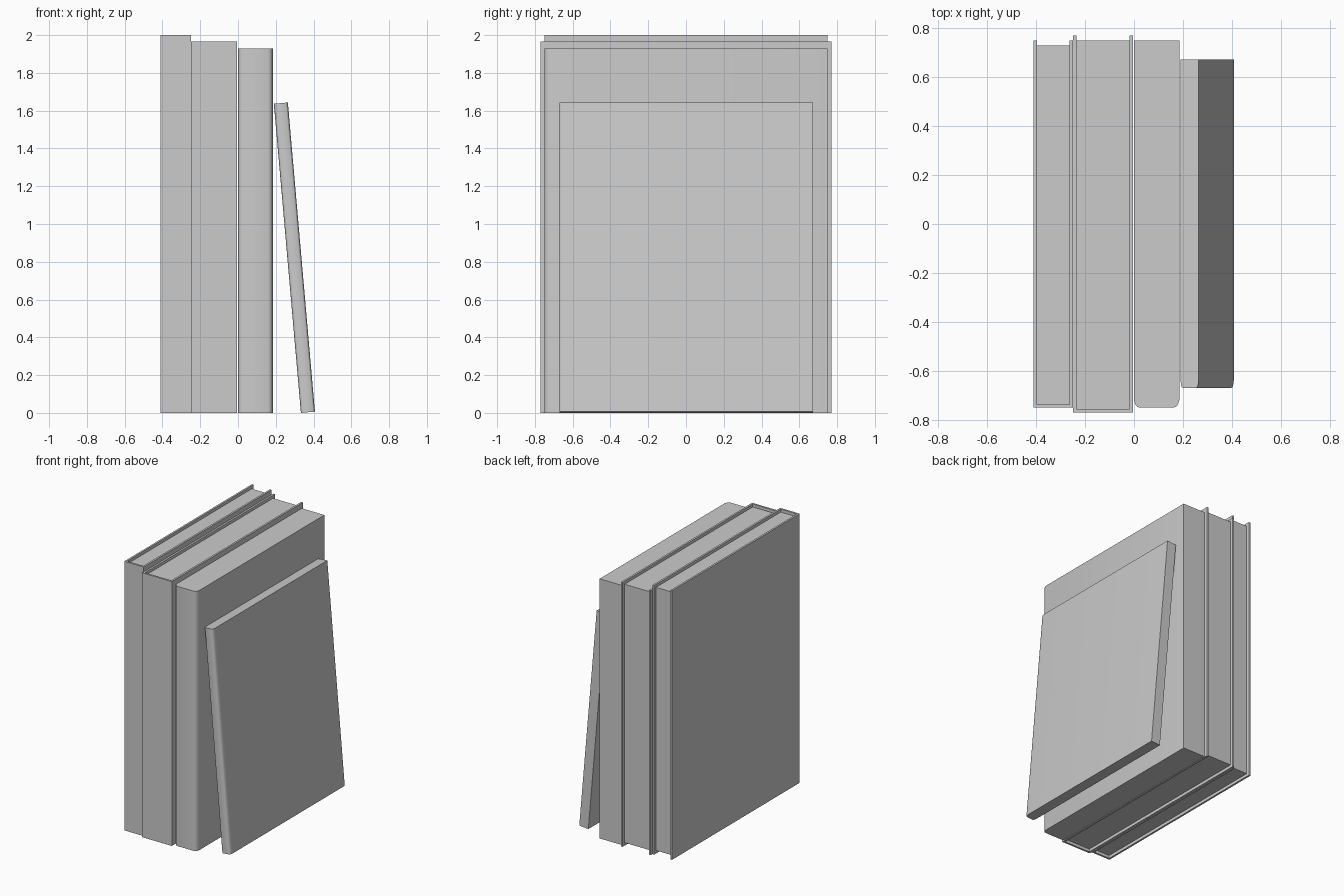
import bpy, bmesh
from math import radians
from mathutils import Matrix, Vector

if "Cube" in bpy.data.objects:
    bpy.data.objects.remove(bpy.data.objects["Cube"])

grey = bpy.data.materials.new("plain grey")
grey.use_nodes = True
COLOUR = (0.6, 0.6, 0.6, 1)
grey.diffuse_color = COLOUR
grey.node_tree.nodes["Principled BSDF"].inputs["Base Color"].default_value = COLOUR


def prism(name, outline, z0, z1):
    """Extrude a closed plan outline from z0 up to z1."""
    bm = bmesh.new()
    base = bm.faces.new([bm.verts.new((x, y, z0)) for x, y in outline])
    top = bmesh.ops.extrude_face_region(bm, geom=[base])["geom"]
    verts = [v for v in top if isinstance(v, bmesh.types.BMVert)]
    bmesh.ops.translate(bm, vec=(0, 0, z1 - z0), verts=verts)
    bmesh.ops.recalc_face_normals(bm, faces=bm.faces)
    mesh = bpy.data.meshes.new(name)
    bm.to_mesh(mesh)
    bm.free()
    mesh.materials.append(grey)
    obj = bpy.data.objects.new(name, mesh)
    bpy.context.collection.objects.link(obj)
    return obj


def hardback(name, x0, x1, y0, y1, height, board=0.014, inset=0.022):
    """Cover wrapped round the spine, with a recessed page block."""
    a, b, s = x0 + board, x1 - board, y0 + board
    prism(name + "_cover", [(x0, y0), (x1, y0), (x1, y1), (b, y1),
                            (b, s), (a, s), (a, y1), (x0, y1)], 0, height)
    prism(name + "_pages", [(a, s), (b, s), (b, y1 - inset), (a, y1 - inset)],
          inset, height - inset)


def paperback(name, width, y0, y1, height):
    """Solid block with a softly rounded spine."""
    corner = [(0, 0.030), (0.03, 0.014), (0.07, 0.004), (0.14, 0)]
    left = [(u * width, y0 + v) for u, v in corner]
    right = [(width - x, y) for x, y in reversed(left)]
    book = prism(name, left + right + [(width, y1), (0, y1)], 0, height)
    bpy.ops.object.select_all(action="DESELECT")
    book.select_set(True)
    bpy.context.view_layer.objects.active = book
    bpy.ops.object.shade_smooth_by_angle(angle=radians(50))
    return book


# Two hardbacks standing upright
hardback("tall_book", -0.41, -0.25, -0.75, 0.75, 2.0)
hardback("wide_book", -0.249, -0.005, -0.77, 0.77, 1.965)

# Upright paperback
paperback("upright_paperback", 0.185, -0.75, 0.75, 1.93)

# Thin paperback leaning on the stack
thin = paperback("leaning_paperback", 0.0745, -0.67, 0.672, 1.643)
thin.data.transform(Matrix.Translation(Vector((0.333, 0, 0))) @ Matrix.Rotation(radians(-5), 4, "Y"))
lowest = min(v.co.z for v in thin.data.vertices)
thin.data.transform(Matrix.Translation(Vector((0, 0, -lowest))))
